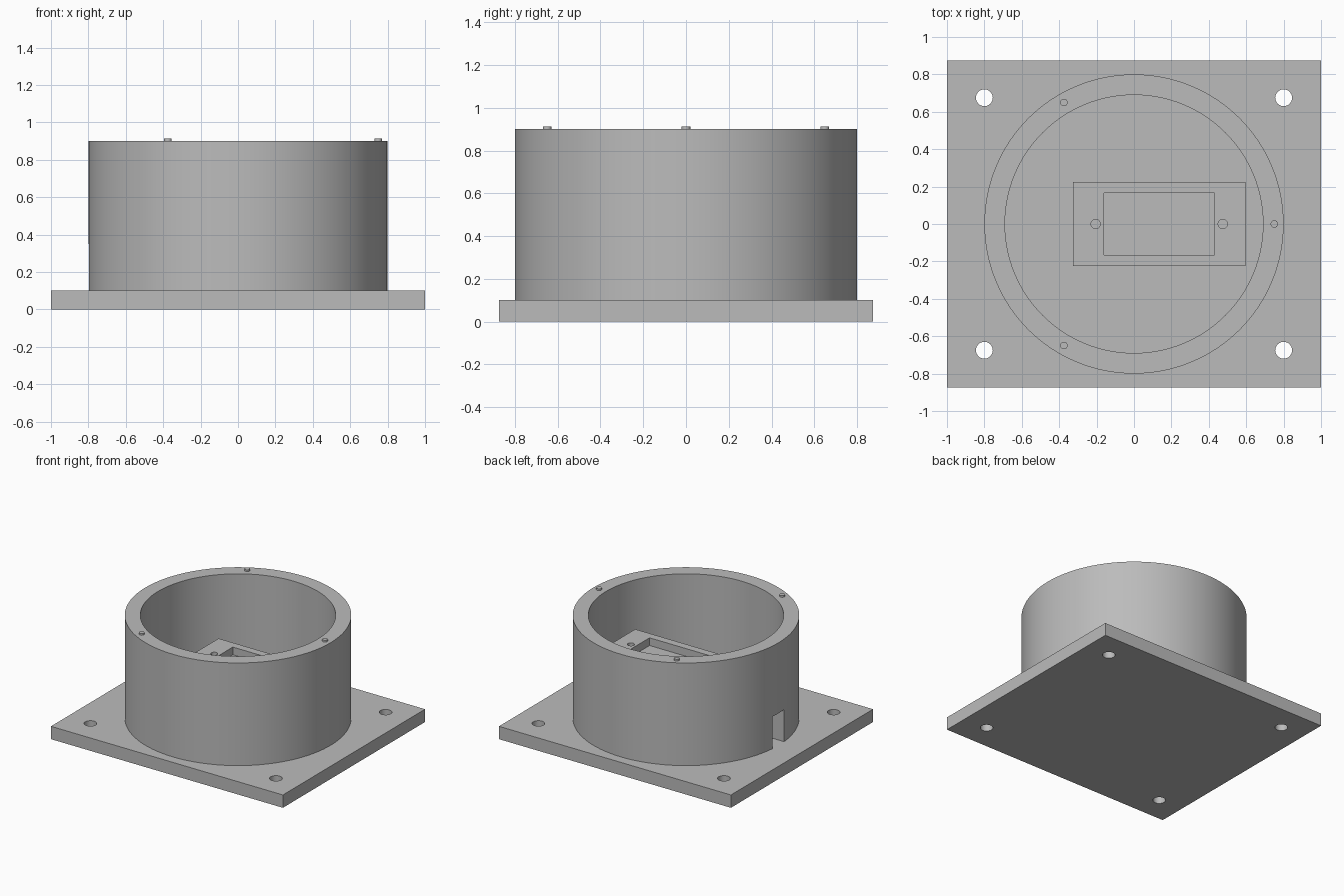
import bpy
import math

if "Cube" in bpy.data.objects:
    bpy.data.objects.remove(bpy.data.objects["Cube"], do_unlink=True)

grey = bpy.data.materials.new("light grey")
grey.use_nodes = True
colour = (0.5, 0.5, 0.5, 1)
grey.diffuse_color = colour
grey.node_tree.nodes["Principled BSDF"].inputs["Base Color"].default_value = colour


def finish(name):
    ob = bpy.context.object
    ob.name = name
    ob.data.materials.append(grey)
    return ob


def box(name, x, y, z):
    """Box from three (low, high) ranges."""
    spans = (x, y, z)
    bpy.ops.mesh.primitive_cube_add(size=1, location=[sum(s) / 2 for s in spans])
    ob = finish(name)
    ob.scale = [s[1] - s[0] for s in spans]
    bpy.ops.object.transform_apply(location=False, rotation=False, scale=True)
    return ob


def rod(name, x, y, radius, z, sides=32):
    bpy.ops.mesh.primitive_cylinder_add(vertices=sides, radius=radius, depth=z[1] - z[0],
                                        location=(x, y, sum(z) / 2))
    return finish(name)


def cut(ob, cutters):
    """Subtract the cutters and discard them."""
    bpy.context.view_layer.objects.active = ob
    for cutter in cutters:
        mod = ob.modifiers.new("cut", 'BOOLEAN')
        mod.object = cutter
        mod.operation = 'DIFFERENCE'
        mod.solver = 'EXACT'
        bpy.ops.object.modifier_apply(modifier=mod.name)
        bpy.data.objects.remove(cutter, do_unlink=True)


def smooth(ob):
    bpy.ops.object.select_all(action='DESELECT')
    ob.select_set(True)
    bpy.context.view_layer.objects.active = ob
    bpy.ops.object.shade_smooth_by_angle(angle=math.radians(30))


BASE, RIM, MOUNT = 0.1, 0.9, 0.545

# Base plate with four corner screw holes
plate = box("base_plate", (-1, 1), (-0.875, 0.875), (0, BASE))
cut(plate, [rod("hole", sx * 0.8, sy * 0.675, 0.045, (-0.1, 0.2))
            for sx in (-1, 1) for sy in (-1, 1)])

# Round housing wall with a cable notch at the foot
wall = rod("housing_wall", 0, 0, 0.8, (BASE, RIM), 128)
cut(wall, [rod("bore", 0, 0, 0.69, (0, 1), 128),
           box("notch", (-0.9, -0.6), (-0.07, 0.07), (0, 0.35))])

# Motor mount block with a pocket and two screw holes
mount = box("motor_mount", (-0.325, 0.595), (-0.225, 0.225), (BASE, MOUNT))
pocket = box("pocket", (-0.16, 0.43), (-0.165, 0.165), (MOUNT - 0.06, 0.7))
cut(mount, [pocket] + [rod("hole", x, 0, 0.025, (0.3, 0.7)) for x in (-0.205, 0.475)])

# Locating pins on the rim
pins = [rod("rim_pin", 0.75 * math.cos(a), 0.75 * math.sin(a), 0.02, (RIM - 0.02, RIM + 0.013))
        for a in (0, math.tau / 3, -math.tau / 3)]

for part in [plate, wall, mount] + pins:
    smooth(part)
